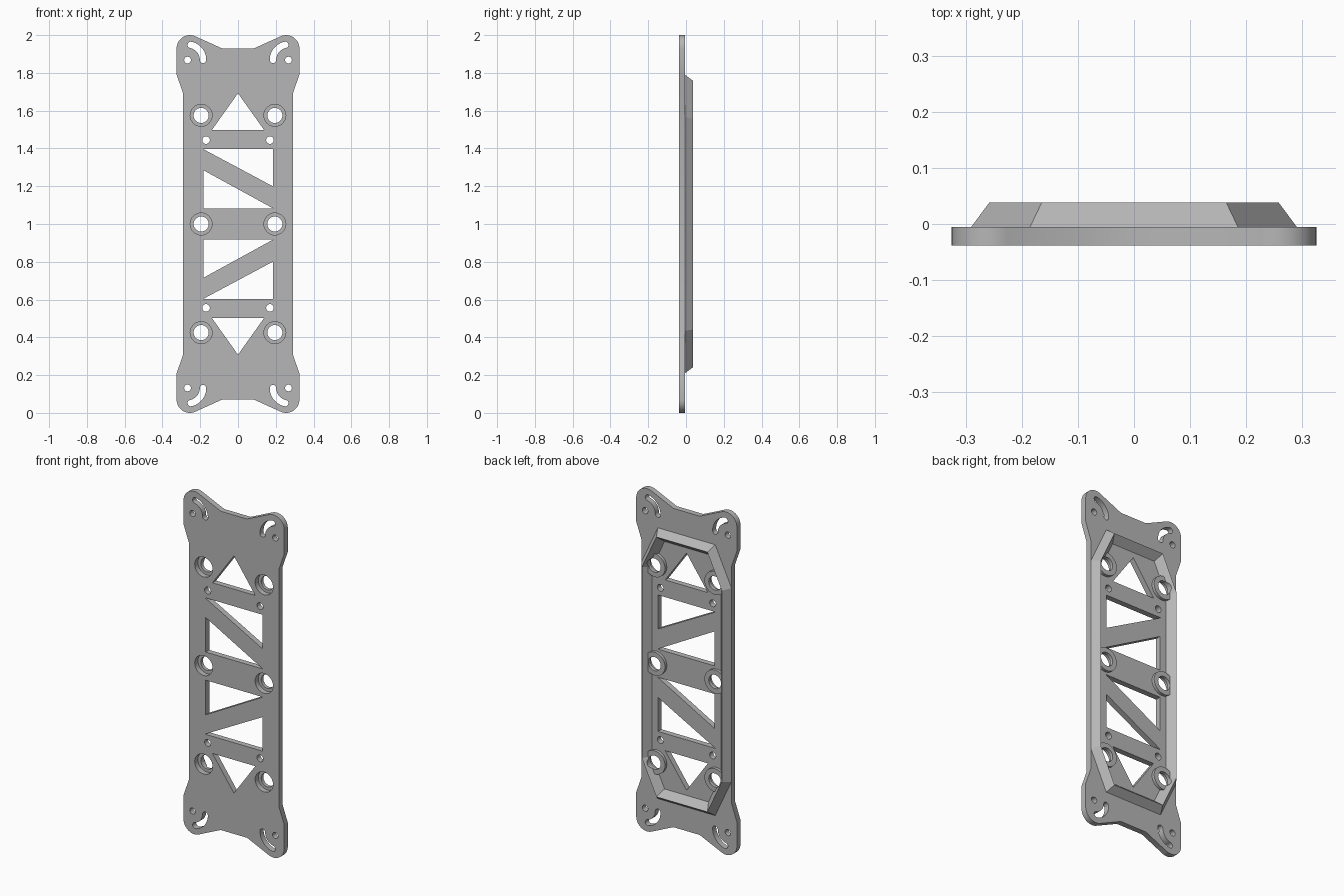
import bpy, bmesh
from math import sin, cos, pi, radians, hypot
from mathutils import Matrix

cube = bpy.data.objects.get("Cube")
if cube:
    bpy.data.objects.remove(cube, do_unlink=True)

grey = bpy.data.materials.new("plain grey")
grey.use_nodes = True
COLOUR = (0.47, 0.47, 0.47, 1)
grey.diffuse_color = COLOUR
grey.node_tree.nodes["Principled BSDF"].inputs["Base Color"].default_value = COLOUR

FRONT, FACE, CREST = -0.038, -0.005, 0.038   # depth levels along y
BOLT_X, BOLT_Z = 0.195, (-0.575, 0, 0.575)   # bolt positions, z from the middle
BORE, SINK, BOSS = 0.04, 0.058, 0.068        # bolt radii


def arc(x, z, r, start, end, n):
    """Points along an arc, angles in degrees."""
    return [(x + r * cos(radians(start + (end - start) * i / n)),
             z + r * sin(radians(start + (end - start) * i / n))) for i in range(n + 1)]


def circle(x, z, r, n=32):
    return arc(x, z, r, 0, 360, n)[:-1]


def flip(points, sx=1, sz=1):
    return [(x * sx, z * sz) for x, z in points]


def add_object(name, bm):
    bmesh.ops.remove_doubles(bm, verts=bm.verts, dist=1e-5)
    bmesh.ops.recalc_face_normals(bm, faces=bm.faces)
    mesh = bpy.data.meshes.new(name)
    bm.to_mesh(mesh)
    bm.free()
    mesh.materials.append(grey)
    obj = bpy.data.objects.new(name, mesh)
    bpy.context.collection.objects.link(obj)
    return obj


def smooth(obj):
    bpy.ops.object.select_all(action='DESELECT')
    obj.select_set(True)
    bpy.context.view_layer.objects.active = obj
    bpy.ops.object.shade_smooth_by_angle(angle=radians(30))


def loft(bm, loops):
    """Closed tube of faces through a cyclic list of point loops."""
    rings = [[bm.verts.new(p) for p in loop] for loop in loops]
    n = len(rings[0])
    for a, b in zip(rings, rings[1:] + rings[:1]):
        for i in range(n):
            j = (i + 1) % n
            bm.faces.new((a[i], a[j], b[j], b[i]))


# Plate outline: one quarter, mirrored to the full loop
quarter = [(0.29, 0.69), (0.325, 0.79)] + arc(0.255, 0.93, 0.07, 0, 114, 14) + [(0.085, 0.93)]
half = quarter + flip(quarter, -1)[::-1]
outline = half + flip(half, 1, -1)[::-1]

# Cut-outs: those in the upper half, mirrored to the lower half
slot_x, slot_z, slot_r, slot_w = 0.267, 0.868, 0.082, 0.017
top_end = arc(slot_r * cos(radians(78)), slot_r * sin(radians(78)), slot_w, 78, 258, 8)
low_end = arc(slot_r, 0, slot_w, 180, 360, 8)
slot = (arc(0, 0, slot_r + slot_w, 0, 78, 12)[:-1] + top_end
        + arc(0, 0, slot_r - slot_w, 78, 0, 12)[1:-1] + low_end[:-1])
slot = [(x - slot_x, z + slot_z) for x, z in slot]
upper = [
    [(0, 0.692), (-0.138, 0.498), (0.138, 0.498)],
    [(-0.187, 0.398), (0.184, 0.398), (0.184, 0.2)],
    [(-0.182, 0.284), (-0.182, 0.082), (0.187, 0.082)],
]
for s in (-1, 1):
    upper += [flip(slot, s), circle(s * slot_x, slot_z, 0.018, 20),
              circle(s * 0.169, 0.444, 0.02, 20)]
cutouts = upper + [flip(p, 1, -1) for p in upper]
cutouts += [circle(s * BOLT_X, z, SINK) for s in (-1, 1) for z in BOLT_Z]

# Base plate: filled flat curve with holes, given thickness
curve = bpy.data.curves.new("plate_profile", 'CURVE')
curve.dimensions, curve.fill_mode = '2D', 'BOTH'
curve.extrude = (FACE - FRONT) / 2
for points in [outline] + cutouts:
    spline = curve.splines.new('POLY')
    spline.points.add(len(points) - 1)
    for p, (x, z) in zip(spline.points, points):
        p.co = (x, z, 0, 1)
    spline.use_cyclic_u = True
helper = bpy.data.objects.new("plate_profile", curve)
bpy.context.collection.objects.link(helper)
bpy.context.view_layer.update()
flat = bpy.data.meshes.new_from_object(helper.evaluated_get(bpy.context.evaluated_depsgraph_get()))
bpy.data.objects.remove(helper, do_unlink=True)
bm = bmesh.new()
bm.from_mesh(flat)
bm.transform(Matrix.Translation((0, (FACE + FRONT) / 2, 1)) @ Matrix.Rotation(pi / 2, 4, 'X'))
smooth(add_object("base_plate", bm))


# Stiffening rim: triangular ridge around an eight-sided loop
def rim_loop(inset, y):
    a, b, c, d = 0.29, 0.79, 0.565, 0.185
    length = hypot(b - c, a - d)
    nx, nz = (b - c) / length, (a - d) / length
    k = nx * a + nz * c - inset
    a, b = a - inset, b - inset
    side = [(a, (k - nx * a) / nz), ((k - nz * b) / nx, b)]
    top = side + flip(side, -1)[::-1]
    return [(x, y, z + 1) for x, z in top + flip(top, 1, -1)[::-1]]


bm = bmesh.new()
loft(bm, [rim_loop(0, FACE), rim_loop(0.032, CREST), rim_loop(0.068, FACE)])
rim = add_object("stiffening_rim", bm)

# Bolt bores cut through the rim
bm = bmesh.new()
for s in (-1, 1):
    for z in BOLT_Z:
        bmesh.ops.create_cone(bm, cap_ends=True, segments=32, radius1=BORE, radius2=BORE, depth=0.3,
                              matrix=Matrix.Translation((s * BOLT_X, 0, z + 1))
                              @ Matrix.Rotation(pi / 2, 4, 'X'))
cutter = add_object("bore_cutter", bm)
cutter.hide_render = True
cutter.hide_set(True)
cutter.display_type = 'WIRE'
cut = rim.modifiers.new("bores", 'BOOLEAN')
cut.operation, cut.object, cut.solver = 'DIFFERENCE', cutter, 'EXACT'
bpy.context.view_layer.update()
cut_mesh = bpy.data.meshes.new_from_object(rim.evaluated_get(bpy.context.evaluated_depsgraph_get()))
rim.modifiers.clear()
rim.data = cut_mesh
bpy.data.objects.remove(cutter, do_unlink=True)

# Counterbored bolt bosses on the back
LEDGE, TOP = -0.008, 0.012
section = [(BORE, LEDGE), (SINK, LEDGE), (SINK, -0.02), (BOSS, -0.02), (BOSS, TOP), (BORE, TOP)]
for s, side in ((1, "left"), (-1, "right")):
    for z, level in zip(BOLT_Z, ("lower", "middle", "upper")):
        bm = bmesh.new()
        loft(bm, [[(x, y, h + 1) for x, h in circle(s * BOLT_X, z, r)] for r, y in section])
        smooth(add_object(f"{level}_{side}_bolt_boss", bm))
